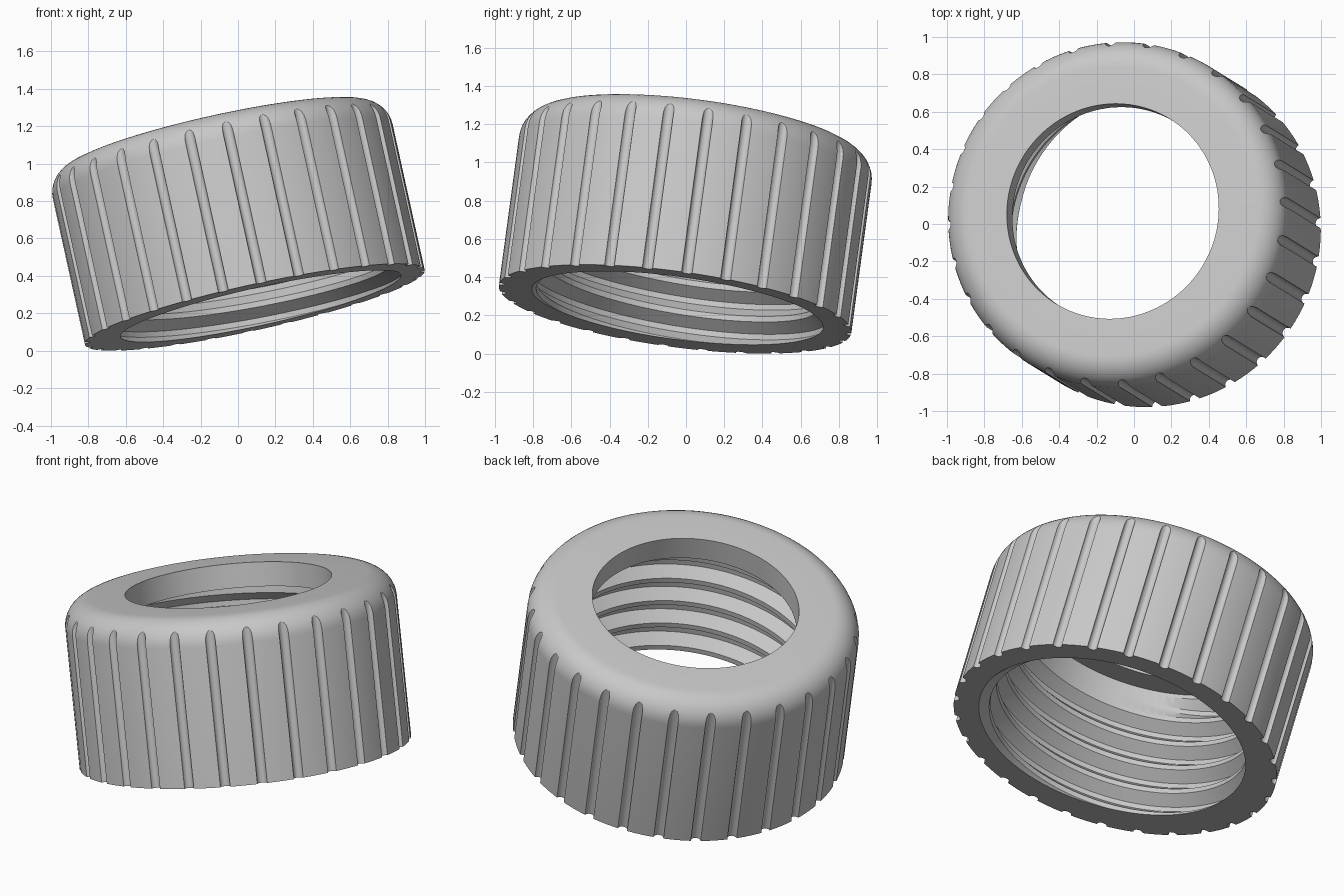
import bpy, bmesh, math
from mathutils import Vector

cube = bpy.data.objects.get("Cube")
if cube:
    bpy.data.objects.remove(cube, do_unlink=True)

R, H, FILLET = 0.93, 0.955, 0.15          # outer wall
HOLE, BORE, ROOT, LIP = 0.58, 0.735, 0.80, 0.14
PITCH, GROOVES = 0.16, 28
AXIS = Vector((-0.213, 0.131, 0.968))
TAU = math.tau

grey = bpy.data.materials.new("light_grey_plastic")
grey.use_nodes = True
colour = (0.58, 0.58, 0.58, 1)
grey.diffuse_color = colour
grey.node_tree.nodes["Principled BSDF"].inputs["Base Color"].default_value = colour


def make_object(name, bm):
    bmesh.ops.recalc_face_normals(bm, faces=bm.faces)
    mesh = bpy.data.meshes.new(name)
    bm.to_mesh(mesh)
    bm.free()
    mesh.materials.append(grey)
    obj = bpy.data.objects.new(name, mesh)
    bpy.context.collection.objects.link(obj)
    return obj


def polar(r, angle, z):
    return Vector((r * math.cos(angle), r * math.sin(angle), z))


def skin(bm, rings, closed):
    """Join neighbouring rings of vertices with quads; cap the ends if open."""
    count = len(rings)
    for i in range(count if closed else count - 1):
        a, b = rings[i], rings[(i + 1) % count]
        for j in range(len(a)):
            k = (j + 1) % len(a)
            bm.faces.new((a[j], a[k], b[k], b[j]))
    if not closed:
        bm.faces.new(rings[0])
        bm.faces.new(rings[-1])


# Cap body: lathed shell with a rounded shoulder and an inner lip
profile = [(BORE, 0), (R, 0)]
for i in range(11):
    t = i / 10 * math.pi / 2
    profile.append((R - FILLET + FILLET * math.cos(t), H - FILLET + FILLET * math.sin(t)))
profile += [(HOLE, H), (HOLE, H - LIP), (BORE, H - LIP)]
bm = bmesh.new()
steps = GROOVES * 5
skin(bm, [[bm.verts.new(polar(r, TAU * i / steps, z)) for r, z in profile]
          for i in range(steps)], True)
cap = make_object("threaded_cap", bm)

# Grip grooves: round rods that run out through the shoulder
bm = bmesh.new()
for g in range(GROOVES):
    angle = math.radians(3) + TAU * g / GROOVES
    centre = polar(R, angle, 0)
    rings = [[bm.verts.new(centre + polar(0.028, TAU * j / 16, z)) for j in range(16)]
             for z in (-0.1, H + 0.1)]
    skin(bm, rings, False)
grooves = make_object("grip_groove_cutter", bm)

# Screw thread: one helical channel that fades out below the lip
bm = bmesh.new()
start, end, per_turn = -0.2, H - LIP - 0.075, 96
total = int((end - start) / PITCH * per_turn)
phase = math.radians(20) + start / PITCH * TAU
rings = []
for i in range(total + 1):
    angle = phase + TAU * i / per_turn
    z = start + PITCH * i / per_turn
    fade = min(1, 0.05 + (total - i) / 14)
    root = BORE + (ROOT - BORE) * fade
    section = [(BORE - 0.04, -0.065), (BORE, -0.065), (root, -0.015),
               (root, 0.015), (BORE, 0.065), (BORE - 0.04, 0.065)]
    rings.append([bm.verts.new(polar(r, angle, z + dz)) for r, dz in section])
skin(bm, rings, False)
thread = make_object("thread_cutter", bm)

# Cut both, then discard the cutters
bpy.context.view_layer.objects.active = cap
for cutter in (thread, grooves):
    cutter.hide_render = True
    cut = cap.modifiers.new(cutter.name, "BOOLEAN")
    cut.operation, cut.solver, cut.object = "DIFFERENCE", "EXACT", cutter
    bpy.ops.object.modifier_apply(modifier=cut.name)
    bpy.data.objects.remove(cutter, do_unlink=True)

bpy.ops.object.select_all(action="DESELECT")
cap.select_set(True)
bpy.ops.object.shade_smooth_by_angle(angle=math.radians(30))

# Lean the finished cap on its bottom edge
cap.rotation_mode = "QUATERNION"
cap.rotation_quaternion = Vector((0, 0, 1)).rotation_difference(AXIS)
cap.location = (0.09, -0.057, 0.2325)
